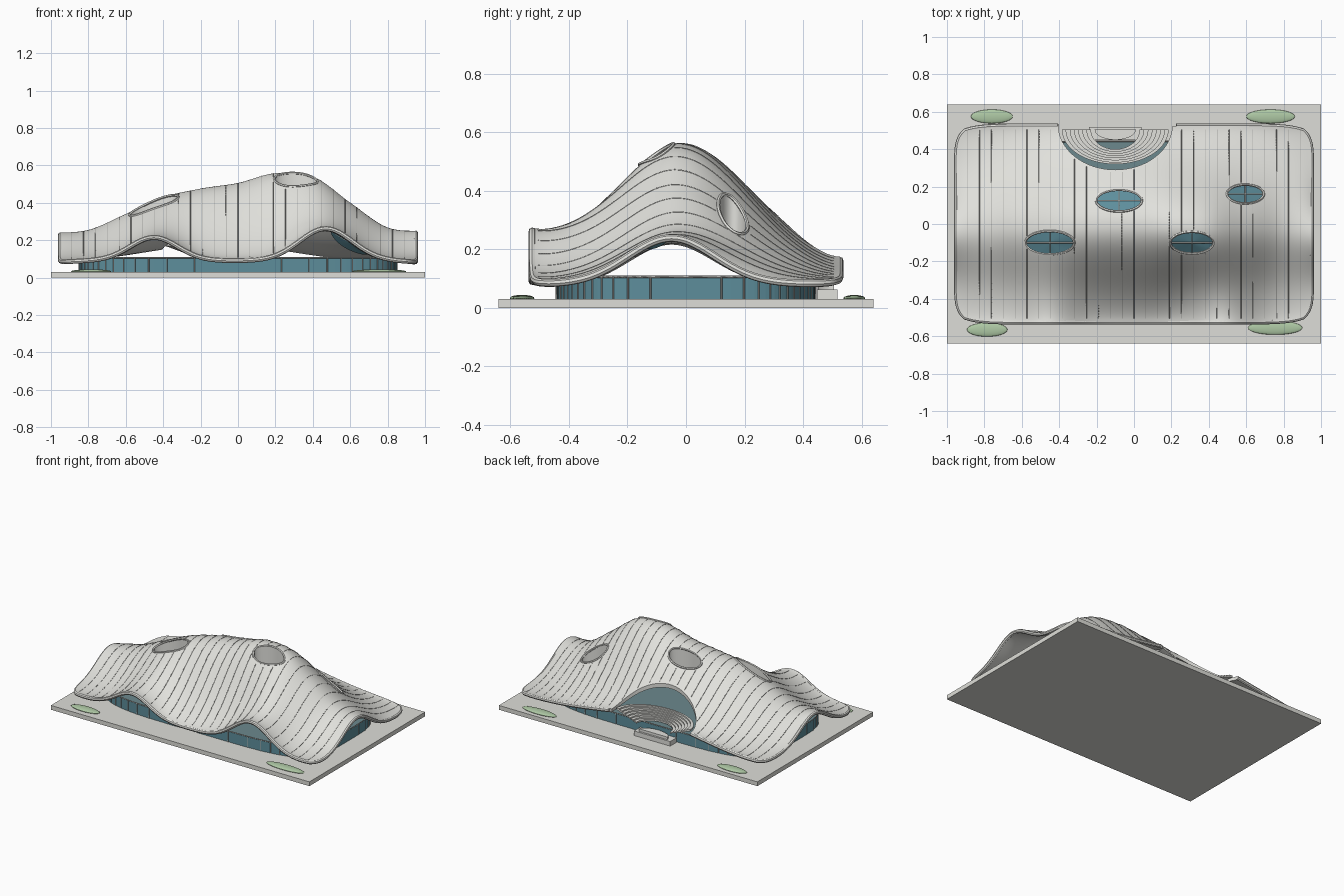
import bpy, bmesh, math
from math import sin, cos, pi, exp

if "Cube" in bpy.data.objects:
    bpy.data.objects.remove(bpy.data.objects["Cube"])


def material(name, rgb):
    m = bpy.data.materials.new(name)
    m.diffuse_color = (*rgb, 1)
    m.use_nodes = True
    m.node_tree.nodes["Principled BSDF"].inputs["Base Color"].default_value = m.diffuse_color
    return m


SHELL = material("pale shell", (0.75, 0.75, 0.715))
STONE = material("plaza stone", (0.73, 0.73, 0.69))
GLASS = material("teal glass", (0.11, 0.27, 0.33))
DECK = material("grey teal deck", (0.15, 0.25, 0.27))
TRIM = material("grey trim", (0.45, 0.45, 0.43))
GREEN = material("planting green", (0.43, 0.59, 0.38))

RIDGE = [.24, .255, .34, .43, .475, .505, .558, .54, .40, .268, .25]
SKYLIGHTS = [(-.45, -.10, .13, .062), (-.08, .125, .122, .058),
             (.31, -.10, .115, .058), (.595, .16, .098, .05)]
CUT = (-.10, .53, .305, .24)
HX, HY = .95, .525


def bump(d, s):
    return exp(-d * d / (2 * s * s))


def ridge(x):
    t = min(max((x + 1) * 5, 0), 9.999)
    i = int(t)
    t -= i
    a, b, c, d = (RIDGE[min(max(i + k, 0), 10)] for k in (-1, 0, 1, 2))
    return b + .5 * t * (c - a + t * (2*a - 5*b + 4*c - d + t * (3*(b - c) + d - a)))


def height(x, y):
    """Top surface of the undulating roof."""
    front = .092 + .125 * bump(x + .45, .128) + .172 * bump(x - .47, .142)
    back = .092 + .10 * bump(x + .1, .38)
    k = min(max((y + HY) / (2 * HY), 0), 1)
    edge = front + (back - front) * k
    mid = front + (back - front) * .48
    side = min(abs(x) / HX, 1) ** 8
    y0 = -.02 - .03 * side
    if y < y0:
        s, end = .19 + .05 * bump(x, .28), -HY - y0
    else:
        s, end = .225 + .055 * bump(x + .1, .25), HY - y0
    s += (.148 - s) * side
    pe = bump(end, s)
    p = (bump(y - y0, s) - pe) / (1 - pe)
    return edge + (ridge(x) - mid) * p + .01 * (y / HY) ** 16


def plan(u, v):
    """Square to softly rounded roof outline."""
    return HX * u * (1 - .05 * v ** 12), HY * v * (1 - .05 * u ** 12)


def inside(x, y, e, grow=0.0):
    return ((x - e[0]) / (e[2] + grow)) ** 2 + ((y - e[1]) / (e[3] + grow)) ** 2 < 1


def mesh_object(name, verts, faces, mat):
    me = bpy.data.meshes.new(name)
    me.from_pydata(verts, [], faces)
    bm = bmesh.new()
    bm.from_mesh(me)
    bmesh.ops.recalc_face_normals(bm, faces=bm.faces)
    bm.to_mesh(me)
    bm.free()
    o = bpy.data.objects.new(name, me)
    bpy.context.collection.objects.link(o)
    me.materials.append(mat)
    return o


def activate(o):
    bpy.ops.object.select_all(action='DESELECT')
    o.select_set(True)
    bpy.context.view_layer.objects.active = o


def smooth(o, angle=40):
    activate(o)
    bpy.ops.object.shade_smooth_by_angle(angle=math.radians(angle))


def tube(name, paths, radius, mat, closed=False, res=1):
    c = bpy.data.curves.new(name, 'CURVE')
    c.dimensions = '3D'
    c.bevel_depth = radius
    c.bevel_resolution = res
    c.use_fill_caps = True
    for pts in paths:
        s = c.splines.new('POLY')
        s.points.add(len(pts) - 1)
        for p, q in zip(s.points, pts):
            p.co = (*q, 1)
        s.use_cyclic_u = closed
    o = bpy.data.objects.new(name, c)
    bpy.context.collection.objects.link(o)
    c.materials.append(mat)
    activate(o)
    bpy.ops.object.convert(target='MESH')
    return bpy.context.object


def prism(name, outline, z0, z1, mat):
    n = len(outline)
    verts = [(x, y, z) for z in (z0, z1) for x, y in outline]
    faces = [(i, (i + 1) % n, n + (i + 1) % n, n + i) for i in range(n)]
    faces += [tuple(range(n))[::-1], tuple(range(n, 2 * n))]
    return mesh_object(name, verts, faces, mat)


def ellipse(e, n=64, a0=0.0, a1=2 * pi):
    d = n if abs(a1 - a0 - 2 * pi) < 1e-6 else n - 1
    return [(e[0] + e[2] * cos(a0 + (a1 - a0) * i / d),
             e[1] + e[3] * sin(a0 + (a1 - a0) * i / d)) for i in range(n)]


def box(name, x0, x1, y0, y1, z0, z1, mat):
    return prism(name, [(x0, y0), (x1, y0), (x1, y1), (x0, y1)], z0, z1, mat)


# Plaza slab and planted mounds
box("plaza", -1, 1, -.64, .64, 0, .03, STONE)
for i, (x, y, rx) in enumerate([(-.76, .575, .112), (.73, .575, .13),
                                (-.785, -.565, .108), (.755, -.555, .145)]):
    bpy.ops.mesh.primitive_uv_sphere_add(segments=32, ring_count=12, radius=1, location=(x, y, .033))
    o = bpy.context.object
    o.name = "planting_mound_%d" % (i + 1)
    o.scale = (rx, .037, .011)
    o.data.materials.append(GREEN)
    smooth(o)

# Roof shell
NX, NY = 120, 72
verts = []
for j in range(NY + 1):
    for i in range(NX + 1):
        x, y = plan(2 * i / NX - 1, 2 * j / NY - 1)
        verts.append((x, y, height(x, y)))
faces = [(j*(NX+1)+i, j*(NX+1)+i+1, (j+1)*(NX+1)+i+1, (j+1)*(NX+1)+i)
         for j in range(NY) for i in range(NX)]
roof = mesh_object("roof_shell", verts, faces, SHELL)
if roof.data.polygons[0].normal.z < 0:
    roof.data.flip_normals()
sol = roof.modifiers.new("thickness", 'SOLIDIFY')
sol.thickness = .022
sol.offset = -1
activate(roof)
bpy.ops.object.modifier_apply(modifier="thickness")

# Skylight openings and the stage cut-out
for e in SKYLIGHTS + [CUT]:
    cutter = prism("opening_cutter", ellipse(e), -.2, 1, SHELL)
    cutter.hide_render = True
    b = roof.modifiers.new("opening", 'BOOLEAN')
    b.operation = 'DIFFERENCE'
    b.solver = 'EXACT'
    b.object = cutter
    activate(roof)
    bpy.ops.object.modifier_apply(modifier="opening")
    bpy.data.objects.remove(cutter, do_unlink=True)
smooth(roof)

# Rolled rim round the roof edge, open at the stage cut-out
n = 80
ring = [(2 * i / n - 1, -1) for i in range(n)] + [(1, 2 * i / n - 1) for i in range(n)]
ring += [(1 - 2 * i / n, 1) for i in range(n)] + [(-1, 1 - 2 * i / n) for i in range(n)]
ring = [plan(u, v) for u, v in ring]
hit = [i for i, p in enumerate(ring) if inside(*p, CUT)]
ring = ring[hit[-1] + 1:] + ring[:hit[0]]
smooth(tube("roof_rim", [[(x, y, height(x, y) - .012) for x, y in ring]], .013, SHELL, res=2))

# Skylights: raised rim, deep drum, glass and cross bars at its foot
DEEP = .13
for k, e in enumerate(SKYLIGHTS):
    pts = ellipse(e, 48)
    rim = [(x, y, height(x, y)) for x, y in pts]
    smooth(tube("skylight_rim_%d" % (k + 1), [rim], .007, SHELL, True))
    vs = [(x, y, z - d) for d in (.01, DEEP) for x, y, z in rim]
    fs = [(i, (i + 1) % 48, 48 + (i + 1) % 48, 48 + i) for i in range(48)]
    smooth(mesh_object("skylight_drum_%d" % (k + 1), vs, fs, SHELL))
    vs = [(e[0], e[1], height(e[0], e[1]) - DEEP)] + vs[48:]
    fs = [(0, i + 1, (i + 1) % 48 + 1) for i in range(48)]
    mesh_object("skylight_glass_%d" % (k + 1), vs, fs, GLASS)
    bars = []
    for dx, dy in ((e[2], 0), (0, e[3])):
        bars.append([(e[0] + dx * t / 4, e[1] + dy * t / 4,
                      height(e[0] + dx * t / 4, e[1] + dy * t / 4) - DEEP + .004) for t in range(-4, 5)])
    tube("skylight_bars_%d" % (k + 1), bars, .003, SHELL)

# Thin seams running front to back
seams = []
for i in range(-14, 15):
    run = []
    for j in range(-64, 65):
        x, y = i * .0635, .505 * j / 64
        if any(inside(x, y, e, .008) for e in SKYLIGHTS + [CUT]):
            if len(run) > 1:
                seams.append(run)
            run = []
        else:
            run.append((x, y, height(x, y) - .0005))
    if len(run) > 1:
        seams.append(run)
tube("roof_seams", seams, .0022, TRIM, res=0)


# Glazed hall under the roof, with deck, posts and a top rail
def hall(a):
    c, s = cos(a), sin(a)
    return .85 * math.copysign(abs(c) ** .45, c), .443 * math.copysign(abs(s) ** .45, s)


plan_line = [hall(2 * pi * i / 128) for i in range(128)]
prism("glass_hall", plan_line, .03, .102, GLASS)
prism("hall_deck", plan_line, .102, .106, DECK)
posts = [[(*hall(2 * pi * (i + .5) / 56), z) for z in (.03, .106)] for i in range(56)]
tube("hall_posts", posts, .003, TRIM, res=0)
tube("hall_rail", [[(x, y, .106) for x, y in plan_line]], .004, TRIM, True, 0)

# Stepped seating: thin stepped profile swept through a half ellipse
TIERS, SEG = 7, 48
profile = []
for i in range(TIERS):
    z = .122 + .0095 * i
    profile += [(i / TIERS, z), ((i + 1) / TIERS, z)]
profile += [(1, .168), (0, .111)]
m = len(profile)
verts = []
for s in range(SEG + 1):
    a = pi + pi * s / SEG
    for t, z in profile:
        verts.append((-.1 + (.13 + .155 * t) * cos(a), .505 + (.105 + .08 * t) * sin(a), z))
faces = [(s*m + k, s*m + (k+1) % m, (s+1)*m + (k+1) % m, (s+1)*m + k)
         for s in range(SEG) for k in range(m)]
faces += [tuple(range(m)), tuple(range(SEG * m, SEG * m + m))[::-1]]
smooth(mesh_object("stepped_seating", verts, faces, SHELL), 30)

# Stage and its step
box("stage_step", -.24, .04, .448, .518, .03, .062, SHELL)
smooth(prism("stage_platform", ellipse((-.1, .505, .11, .055), 40, pi, 2 * pi), .062, .08, SHELL), 30)
